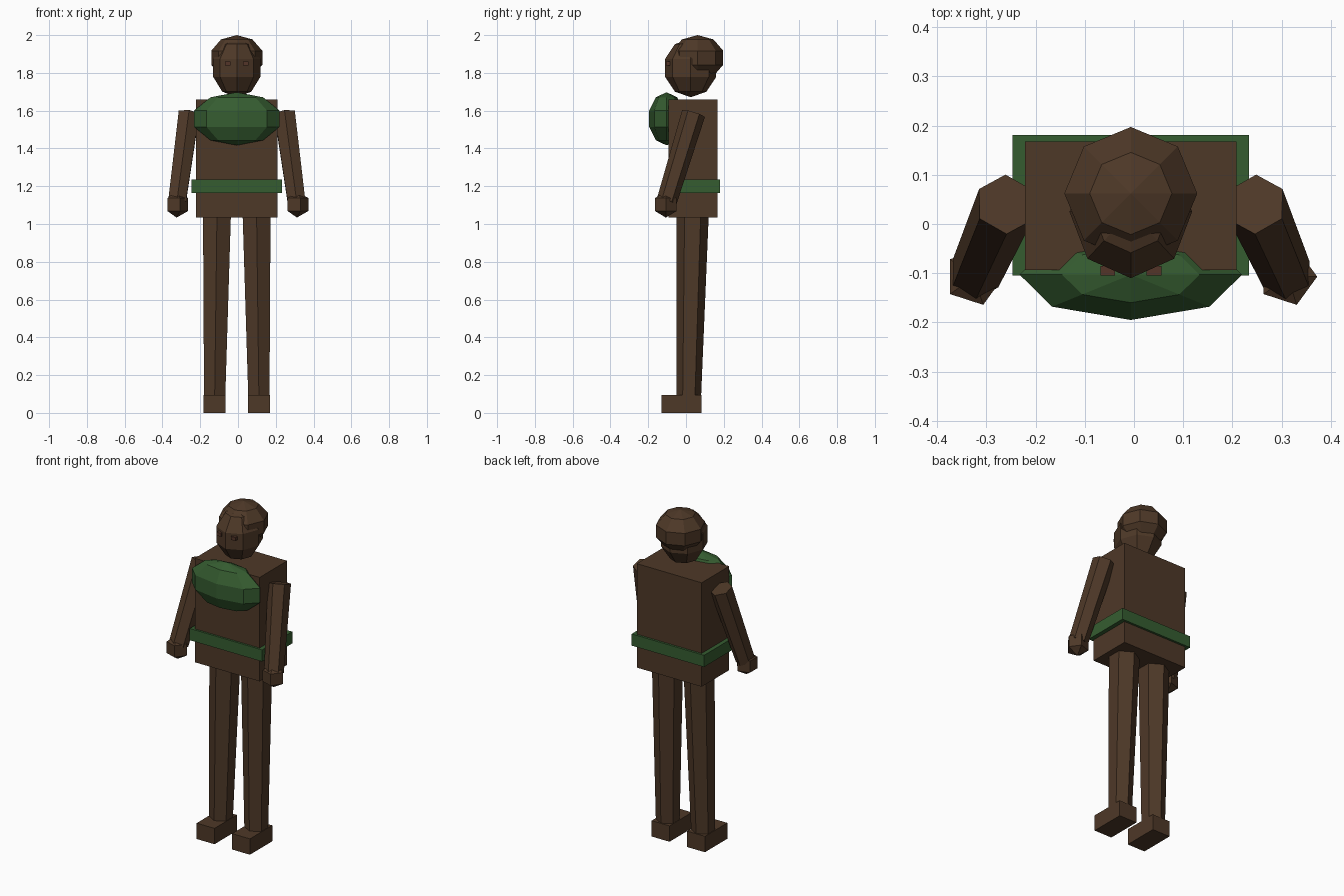
import bpy
import math
from mathutils import Vector

if "Cube" in bpy.data.objects:
    bpy.data.objects.remove(bpy.data.objects["Cube"])

CX = -0.0065  # body centre line


def material(name, rgb):
    m = bpy.data.materials.new(name)
    m.diffuse_color = (*rgb, 1)
    m.use_nodes = True
    m.node_tree.nodes["Principled BSDF"].inputs["Base Color"].default_value = m.diffuse_color
    return m


BROWN = material("dark brown", (0.076, 0.040, 0.0205))
GREEN = material("forest green", (0.036, 0.108, 0.030))
EYE = material("reddish brown", (0.088, 0.036, 0.022))


def add(name, verts, faces, mat):
    me = bpy.data.meshes.new(name)
    me.from_pydata(verts, [], faces)
    me.materials.append(mat)
    ob = bpy.data.objects.new(name, me)
    bpy.context.collection.objects.link(ob)
    return ob


def box(name, lo, hi, mat):
    v = [(x, y, z) for z in (lo[2], hi[2]) for y in (lo[1], hi[1]) for x in (lo[0], hi[0])]
    f = [(0, 2, 3, 1), (4, 5, 7, 6), (0, 1, 5, 4), (2, 6, 7, 3), (0, 4, 6, 2), (1, 3, 7, 5)]
    return add(name, v, f, mat)


def ball(name, centre, radii, segs, rings, mat):
    """Faceted ellipsoid: poles plus (rings - 1) loops, first corner on +x."""
    c = Vector(centre)
    v = [c - Vector((0, 0, radii[2]))]
    for i in range(1, rings):
        t = math.pi * i / rings
        for k in range(segs):
            a = 2 * math.pi * k / segs
            v.append(c + Vector((radii[0] * math.sin(t) * math.cos(a),
                                 radii[1] * math.sin(t) * math.sin(a),
                                 -radii[2] * math.cos(t))))
    v.append(c + Vector((0, 0, radii[2])))
    top, last = len(v) - 1, 1 + (rings - 2) * segs
    f = []
    for k in range(segs):
        n = (k + 1) % segs
        f.append((0, 1 + n, 1 + k))
        f.append((last + k, last + n, top))
        for i in range(rings - 2):
            b = 1 + i * segs
            f.append((b + k, b + n, b + segs + n, b + segs + k))
    return add(name, v, f, mat)


def limb(name, bottom, top, r0, r1, mat, segs=6):
    """Tapered prism between two points, corner facing front and back."""
    a, b = Vector(bottom), Vector(top)
    q = Vector((0, 0, 1)).rotation_difference(b - a)
    v = []
    for p, r in ((a, r0), (b, r1)):
        for k in range(segs):
            t = math.pi / 2 + 2 * math.pi * k / segs
            v.append(p + q @ Vector((r * math.cos(t), r * math.sin(t), 0)))
    f = [(k, (k + 1) % segs, segs + (k + 1) % segs, segs + k) for k in range(segs)]
    f += [tuple(reversed(range(segs))), tuple(range(segs, 2 * segs))]
    return add(name, v, f, mat)


# torso and belt
box("torso", (CX - 0.215, -0.093, 1.035), (CX + 0.215, 0.168, 1.658), BROWN)
box("belt", (CX - 0.24, -0.105, 1.165), (CX + 0.24, 0.181, 1.235), GREEN)

# head, hair cap and chest-length beard
ball("head", (CX, 0.025, 1.8265), (0.131, 0.142, 0.1555), 8, 5, BROWN)
ball("hair", (CX, 0.062, 1.88), (0.142, 0.142, 0.12), 8, 5, BROWN)
ball("beard", (CX, -0.103, 1.557), (0.2375, 0.0967, 0.1405), 8, 5, GREEN)

# paired parts
for side, s in (("left", -1), ("right", 1)):
    ex = CX + s * 0.047
    box(side + "_eye", (ex - 0.015, -0.105, 1.84), (ex + 0.015, -0.085, 1.86), EYE)
    limb(side + "_arm", (CX + s * 0.316, -0.102, 1.12), (CX + s * 0.2535, 0.04, 1.585),
         0.054, 0.063, BROWN)
    ball(side + "_hand", (CX + s * 0.3185, -0.107, 1.103), (0.0695, 0.0695, 0.069), 5, 3, BROWN)
    limb(side + "_leg", (CX + s * 0.117, 0.015, 0.09), (CX + s * 0.105, 0.035, 1.04),
         0.065, 0.085, BROWN)
    fx = CX + s * 0.1175
    box(side + "_foot", (fx - 0.059, -0.13, 0), (fx + 0.059, 0.082, 0.095), BROWN)
